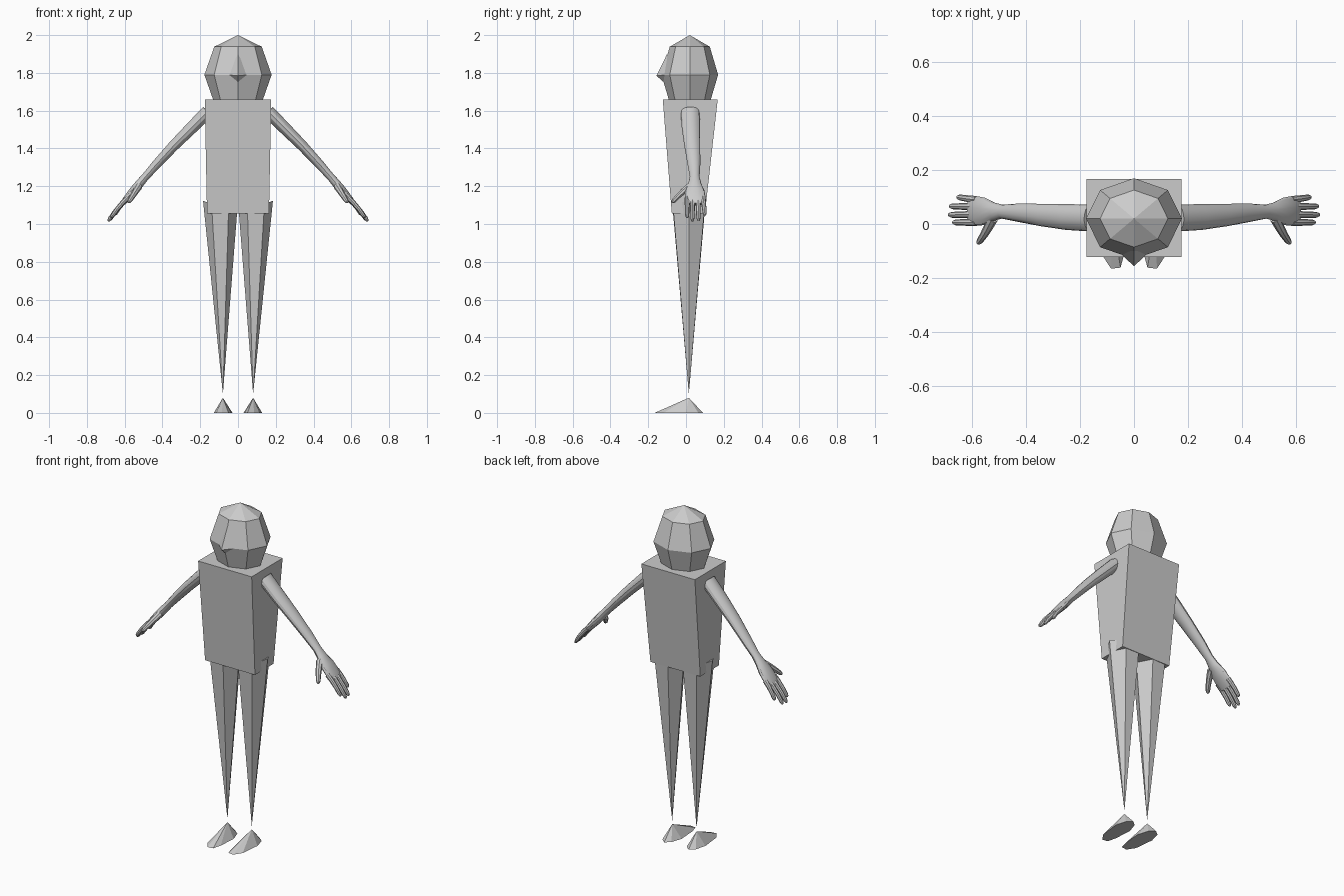
import bpy, bmesh
from math import cos, sin, pi
from mathutils import Vector, Matrix

if "Cube" in bpy.data.objects:
    bpy.data.objects.remove(bpy.data.objects["Cube"])


def finish(name, bm, smooth=False, mirror=False):
    bmesh.ops.recalc_face_normals(bm, faces=bm.faces)
    for f in bm.faces:
        f.smooth = smooth
    me = bpy.data.meshes.new(name)
    bm.to_mesh(me)
    bm.free()
    ob = bpy.data.objects.new(name, me)
    bpy.context.collection.objects.link(ob)
    if mirror:
        mod = ob.modifiers.new("mirror", 'MIRROR')
        mod.use_mirror_merge = False
    return ob


def skin(bm, rings):
    """Bridge vertex rings; cap the first and last."""
    vr = [[bm.verts.new(p) for p in r] for r in rings]
    for a, b in zip(vr, vr[1:]):
        n = len(a)
        for i in range(n):
            bm.faces.new((a[i], a[(i + 1) % n], b[(i + 1) % n], b[i]))
    bm.faces.new(vr[0])
    bm.faces.new(vr[-1])


def pyramid(bm, base, apex):
    vs = [bm.verts.new(p) for p in base]
    top = bm.verts.new(apex)
    bm.faces.new(vs)
    for i in range(len(vs)):
        bm.faces.new((vs[i], vs[(i + 1) % len(vs)], top))


def limb(bm, path, n=12):
    """Elliptical tube; each station is x, y, z, width, thickness."""
    pts = [Vector(p[:3]) for p in path]
    rings = []
    for i, p in enumerate(path):
        t = (pts[min(i + 1, len(pts) - 1)] - pts[max(i - 1, 0)]).normalized()
        nrm = t.cross(Vector((0, 1, 0))).normalized()
        u = nrm.cross(t)
        rings.append([pts[i] + u * p[3] * cos(2 * pi * k / n) + nrm * p[4] * sin(2 * pi * k / n)
                      for k in range(n)])
    skin(bm, rings)


def finger(bm, a, b, r0, r1, bend=(0, 0, 0), n=8):
    a, b, bend = Vector(a), Vector(b), Vector(bend)
    path = []
    for t, k in ((0, 1), (0.3, 1), (0.6, 1), (0.88, 1), (0.97, 0.7), (1, 0.25)):
        p = a.lerp(b, t) + bend * sin(pi * t)
        r = (r0 + (r1 - r0) * t) * k
        path.append((*p, r, r))
    limb(bm, path, n)


# Head: coarse sphere
bm = bmesh.new()
bmesh.ops.create_uvsphere(bm, u_segments=8, v_segments=4, radius=1,
                          matrix=Matrix.Translation((0, 0.02, 1.79)) @ Matrix.Diagonal((0.178, 0.15, 0.21, 1)))
finish("head", bm)

# Nose: small wedge on the front of the head
bm = bmesh.new()
pyramid(bm, [(0, -0.1, 1.9), (0.06, -0.1, 1.79), (0, -0.105, 1.74), (-0.06, -0.1, 1.79)],
        (0, -0.157, 1.785))
finish("nose", bm)

# Torso: tapered box
bm = bmesh.new()
skin(bm, [[(-x, y0, z), (x, y0, z), (x, y1, z), (-x, y1, z)]
          for x, y0, y1, z in ((0.164, -0.075, 0.1, 1.055), (0.176, -0.123, 0.168, 1.66))])
finish("torso", bm)

# Legs: six-sided spikes with a rim raised on the outside
bm = bmesh.new()
rim = []
for k in range(6):
    c, s = cos(k * pi / 3), sin(k * pi / 3)
    rim.append((0.095 + 0.09 * c, 0.015 + 0.098 * s, 1.09 + 0.033 * c))
pyramid(bm, rim, (0.08, 0.015, 0.1))
finish("legs", bm, mirror=True)

# Feet: low pyramids on a shoe-shaped outline
bm = bmesh.new()
sole = [(0.085, -0.166), (0.05, -0.162), (0.036, -0.11), (0.029, 0), (0.05, 0.065),
        (0.08, 0.09), (0.11, 0.065), (0.128, 0), (0.115, -0.12)]
pyramid(bm, [(x, y, 0) for x, y in sole], (0.08, 0.015, 0.08))
finish("feet", bm, mirror=True)

# Arms with palms
bm = bmesh.new()
limb(bm, [(0.16, 0.022, 1.595, 0.05, 0.036),
          (0.25, 0.026, 1.505, 0.048, 0.033),
          (0.34, 0.033, 1.415, 0.042, 0.029),
          (0.43, 0.042, 1.318, 0.034, 0.025),
          (0.49, 0.046, 1.25, 0.026, 0.021),
          (0.52, 0.046, 1.215, 0.034, 0.023),
          (0.555, 0.047, 1.175, 0.051, 0.022),
          (0.595, 0.049, 1.128, 0.056, 0.017),
          (0.612, 0.049, 1.105, 0.05, 0.011)], 14)

# Fingers and thumb
for y0, y1, x1, z1 in ((0.006, 0.006, 0.672, 1.033), (0.035, 0.034, 0.688, 1.014),
                       (0.064, 0.066, 0.684, 1.016), (0.09, 0.1, 0.655, 1.045)):
    finger(bm, (0.585, y0, 1.138), (x1, y1, z1), 0.014, 0.0105, (0.003, 0, 0.004))
finger(bm, (0.525, 0.02, 1.2), (0.58, -0.073, 1.113), 0.02, 0.011, (0, -0.006, 0))
arms = finish("arms", bm, smooth=True, mirror=True)
bpy.context.view_layer.objects.active = arms
arms.select_set(True)
bpy.ops.object.shade_smooth_by_angle()
